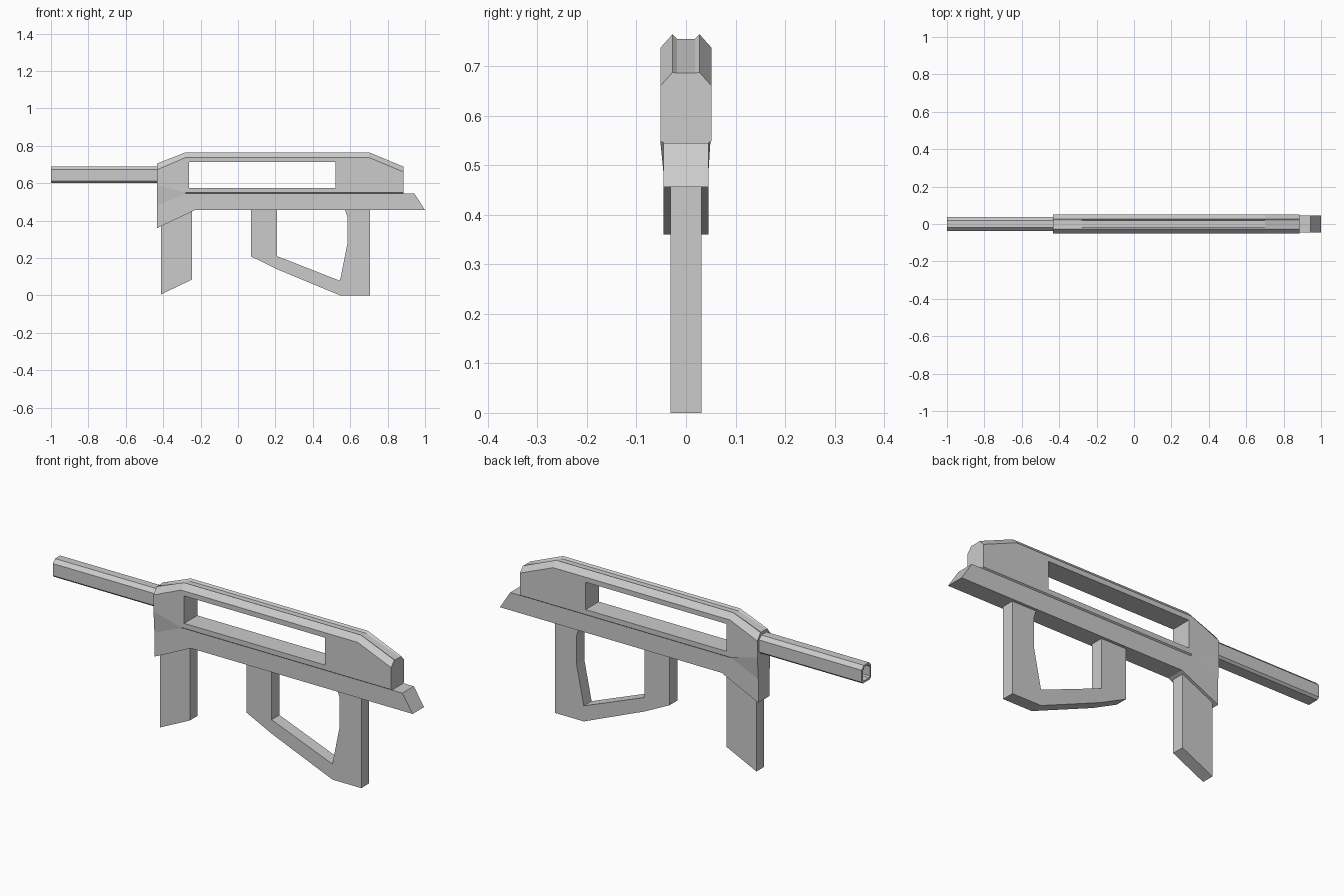
import bpy, bmesh

if "Cube" in bpy.data.objects:
    bpy.data.objects.remove(bpy.data.objects["Cube"])


def finish(name, bm):
    bmesh.ops.recalc_face_normals(bm, faces=bm.faces)
    mesh = bpy.data.meshes.new(name)
    bm.to_mesh(mesh)
    bm.free()
    obj = bpy.data.objects.new(name, mesh)
    bpy.context.collection.objects.link(obj)
    return obj


def bridge(bm, a, b):
    n = len(a)
    for i in range(n):
        j = (i + 1) % n
        bm.faces.new((a[i], a[j], b[j], b[i]))


def side_profile(name, points, half):
    """Extrude an x-z outline evenly to both sides of y = 0."""
    bm = bmesh.new()
    rings = [[bm.verts.new((x, y, z)) for x, z in points] for y in (-half, half)]
    bridge(bm, *rings)
    for ring in rings:
        bm.faces.new(ring)
    return finish(name, bm)


def mirrored(half):
    """Close a half section of (y, z) points by mirroring it over y = 0."""
    return half + [(-y, z) for y, z in reversed(half)]


# Receiver: lofted sections (x, top, shoulder, groove, wide bottom, narrow top, base)
stations = [
    (-0.432, 0.705, 0.672, 0.0, 0.59, 0.48, 0.36),
    (-0.28, 0.765, 0.737, 0.01, 0.55, 0.545, 0.432),
    (-0.23, 0.765, 0.737, 0.01, 0.55, 0.545, 0.456),
    (0.70, 0.765, 0.737, 0.01, 0.55, 0.545, 0.456),
    (0.885, 0.688, 0.66, 0.002, 0.55, 0.545, 0.456),
]
bm = bmesh.new()
rings = []
for x, top, shoulder, groove, wide, narrow, base in stations:
    section = mirrored([(0.018, top - groove), (0.027, top), (0.052, shoulder),
                        (0.052, wide), (0.045, narrow), (0.045, base)])
    rings.append([bm.verts.new((x, y, z)) for y, z in section])
for a, b in zip(rings, rings[1:]):
    bridge(bm, a, b)
bm.faces.new(rings[0])
bm.faces.new(rings[-1])
receiver = finish("receiver", bm)

# Long window through the receiver
cutter = side_profile("window_cutter", [(-0.262, 0.575), (0.52, 0.575),
                                        (0.52, 0.712), (-0.262, 0.712)], 0.2)
cutter.hide_render = True
cutter.hide_set(True)
cut = receiver.modifiers.new("window", 'BOOLEAN')
cut.operation = 'DIFFERENCE'
cut.solver = 'EXACT'
cut.object = cutter

# Slanted tail below the rear face
side_profile("tail", [(0.885, 0.456), (1.0, 0.456), (0.943, 0.545), (0.885, 0.545)], 0.045)

# Hollow barrel with bevelled top
outer = mirrored([(0.02, 0.69), (0.038, 0.672), (0.038, 0.612), (0.028, 0.602)])
inner = mirrored([(0.014, 0.68), (0.028, 0.666), (0.028, 0.618), (0.022, 0.612)])
bm = bmesh.new()
loops = [[bm.verts.new((x, y, z)) for y, z in sec]
         for x, sec in ((-0.432, inner), (-1.0, inner), (-1.0, outer), (-0.432, outer))]
for i in range(4):
    bridge(bm, loops[i], loops[(i + 1) % 4])
finish("barrel", bm)

# Front grip
side_profile("front_grip", [(-0.412, 0.005), (-0.245, 0.085),
                            (-0.245, 0.455), (-0.412, 0.375)], 0.031)

# Rear grip joined to the front post by a sloping guard
side_profile("rear_grip_and_guard", [
    (0.07, 0.456), (0.07, 0.208), (0.208, 0.14), (0.545, 0.0), (0.705, 0.0),
    (0.705, 0.456), (0.573, 0.456), (0.585, 0.42), (0.585, 0.275),
    (0.545, 0.078), (0.208, 0.21), (0.208, 0.456)], 0.031)
